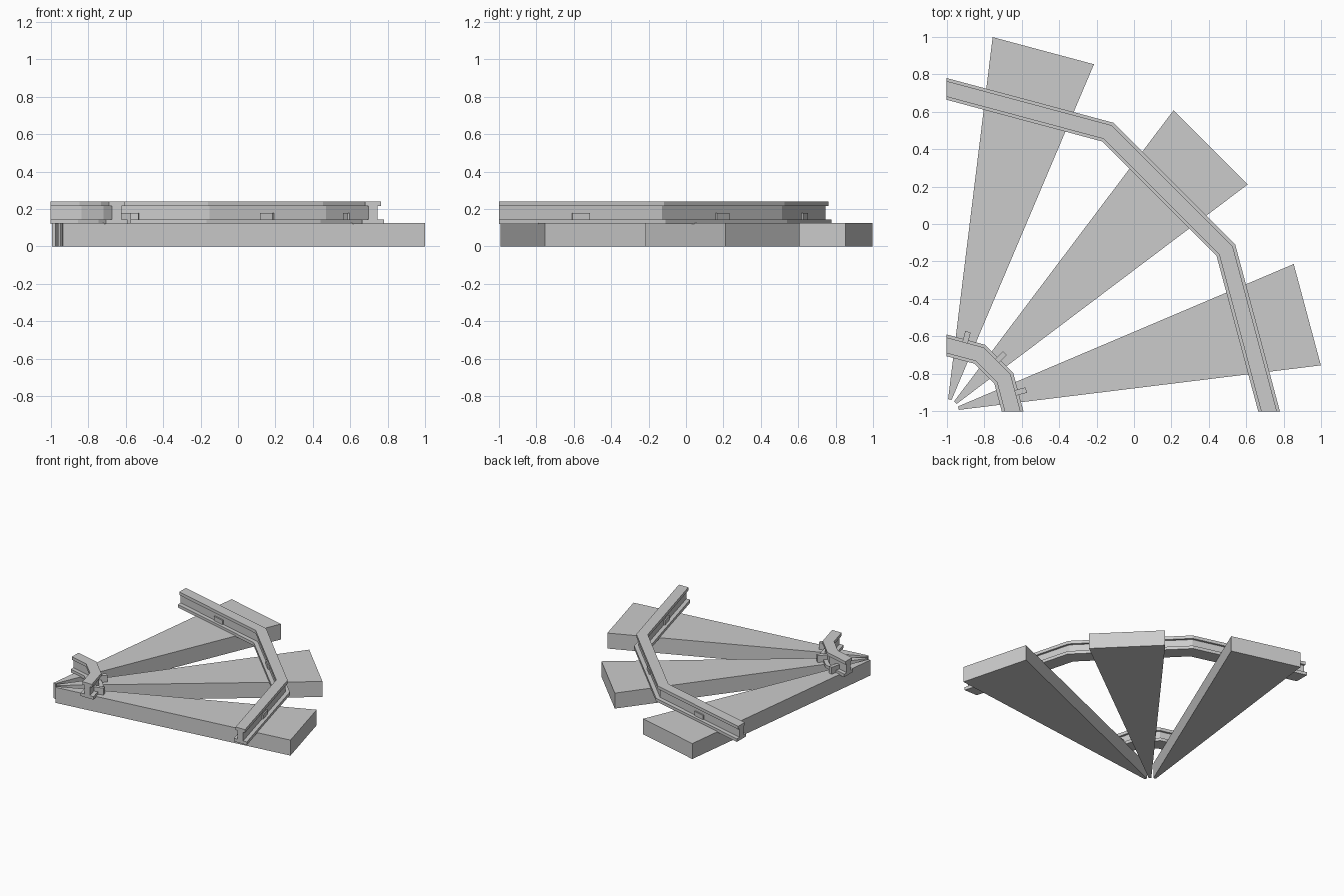
import bpy, bmesh
from math import radians, cos, sin

if "Cube" in bpy.data.objects:
    bpy.data.objects.remove(bpy.data.objects["Cube"])

# All parts turn about the corner of the quarter circle
CORNER = (-1.0, -1.0)


def polar(r, t, angle, z):
    """Point at radial distance r and sideways offset t for a given angle."""
    a = radians(angle)
    return (CORNER[0] + r * cos(a) - t * sin(a),
            CORNER[1] + r * sin(a) + t * cos(a), z)


def loft(name, rings):
    """Join equal rings of points into a solid with closed ends."""
    bm = bmesh.new()
    loops = [[bm.verts.new(p) for p in ring] for ring in rings]
    n = len(loops[0])
    for a, b in zip(loops, loops[1:]):
        for i in range(n):
            j = (i + 1) % n
            bm.faces.new((a[i], a[j], b[j], b[i]))
    bm.faces.new(loops[0])
    bm.faces.new(loops[-1])
    bmesh.ops.recalc_face_normals(bm, faces=bm.faces)
    mesh = bpy.data.meshes.new(name)
    bm.to_mesh(mesh)
    bm.free()
    obj = bpy.data.objects.new(name, mesh)
    bpy.context.collection.objects.link(obj)
    return obj


def tapered_block(name, angle, r0, r1, w0, w1, z0, z1):
    rings = [[polar(r, s * w, angle, z)
              for s, z in ((-1, z0), (1, z0), (1, z1), (-1, z1))]
             for r, w in ((r0, w0), (r1, w1))]
    return loft(name, rings)


# I-shaped rail section: foot, web, head
half = [(0.058, 0.12), (0.058, 0.145), (0.025, 0.145),
        (0.025, 0.215), (0.042, 0.215), (0.042, 0.24)]
profile = half + [(-x, z) for x, z in reversed(half)]

# Rails bend in three straight segments
for name, radius in (("inner_rail", 0.352), ("outer_rail", 1.721)):
    loft(name, [[polar(radius + x, 0, angle, z) for x, z in profile]
                for angle in (0, 30, 60, 90)])

for i, angle in enumerate((15, 45, 75), 1):
    # Wedge sleepers
    tapered_block(f"sleeper_{i}", angle, 0.065, 1.993, 0.0095, 0.28, 0, 0.125)
    # Clips holding the rails
    tapered_block(f"inner_clip_{i}", angle, 0.335, 0.44, 0.015, 0.015, 0.12, 0.18)
    mid = 1.721 * cos(radians(15))
    tapered_block(f"outer_clip_{i}", angle, mid - 0.034, mid + 0.034,
                  0.048, 0.048, 0.12, 0.18)
